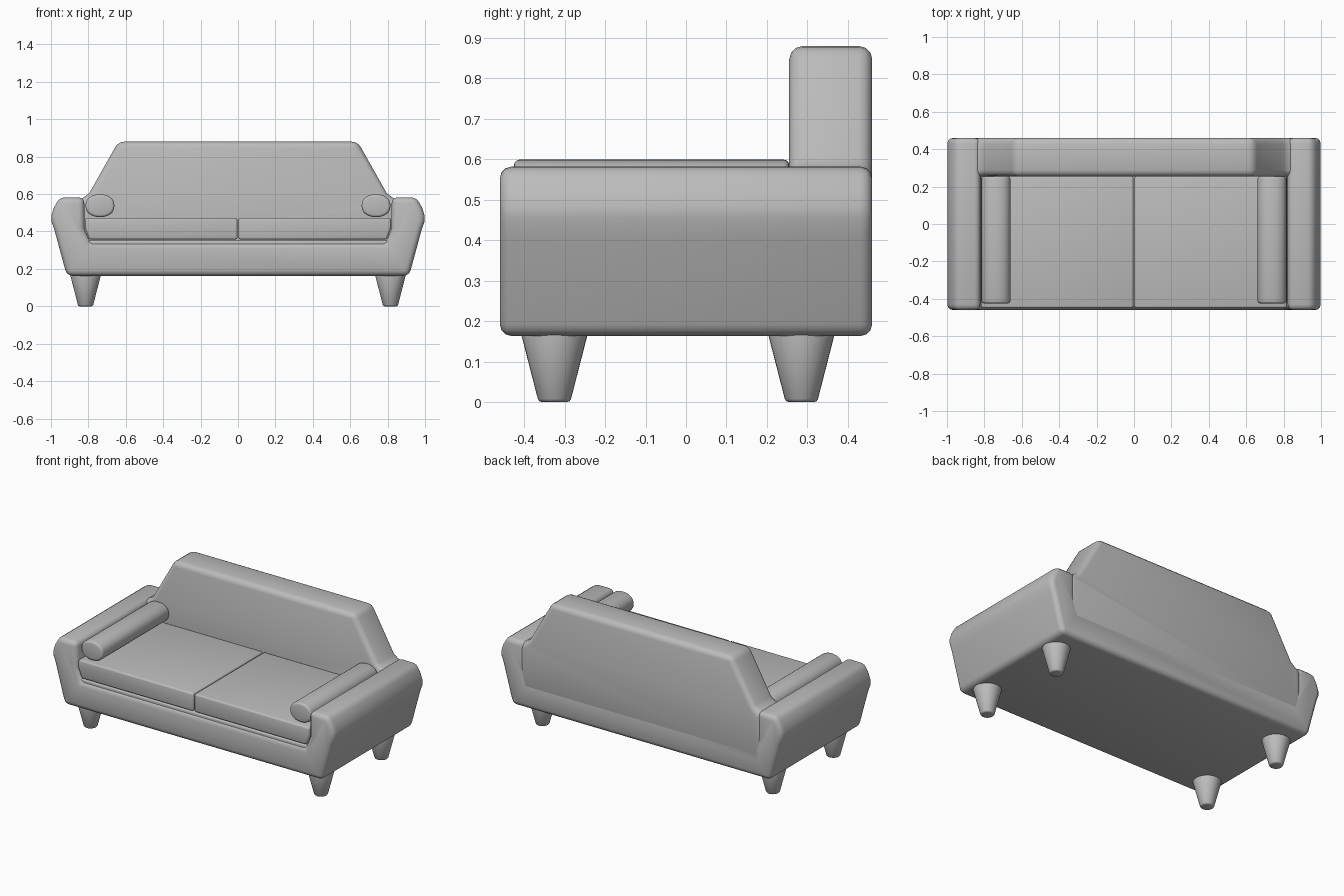
import bpy, bmesh, math

old = bpy.data.objects.get("Cube")
if old:
    bpy.data.objects.remove(old)

# Single upholstery colour
grey = bpy.data.materials.new("plain grey")
grey.use_nodes = True
colour = (0.5, 0.5, 0.5, 1)
grey.diffuse_color = colour
grey.node_tree.nodes["Principled BSDF"].inputs["Base Color"].default_value = colour


def finish(bm, name, bevel, segments=3):
    bmesh.ops.recalc_face_normals(bm, faces=bm.faces)
    mesh = bpy.data.meshes.new(name)
    bm.to_mesh(mesh)
    bm.free()
    mesh.materials.append(grey)
    obj = bpy.data.objects.new(name, mesh)
    bpy.context.collection.objects.link(obj)
    mod = obj.modifiers.new("soft edges", "BEVEL")
    mod.width = bevel
    mod.segments = segments
    mod.limit_method = "ANGLE"
    mod.angle_limit = math.radians(32)
    bpy.ops.object.select_all(action="DESELECT")
    obj.select_set(True)
    bpy.context.view_layer.objects.active = obj
    bpy.ops.object.modifier_apply(modifier=mod.name)
    bpy.ops.object.shade_smooth_by_angle(angle=math.radians(40))
    return obj


def extrude_profile(name, points, y0, y1, bevel, segments=3):
    """Extrude an (x, z) outline along y."""
    bm = bmesh.new()
    face = bm.faces.new([bm.verts.new((x, y0, z)) for x, z in points])
    out = bmesh.ops.extrude_face_region(bm, geom=[face])
    moved = [v for v in out["geom"] if isinstance(v, bmesh.types.BMVert)]
    bmesh.ops.translate(bm, verts=moved, vec=(0, y1 - y0, 0))
    return finish(bm, name, bevel, segments)


def mirrored(half):
    return half + [(-x, z) for x, z in reversed(half)]


# Base and flared arms in one U-shaped shell
shell = [(0.915, 0.163), (0.982, 0.41), (0.998, 0.455), (0.998, 0.485),
         (0.985, 0.525), (0.955, 0.582), (0.822, 0.582), (0.822, 0.42), (0.79, 0.338)]
extrude_profile("base_and_arms", mirrored(shell), -0.46, 0.46, 0.03)

# Trapezoid backrest, flowing into the arms
back = [(0.86, 0.25), (0.86, 0.572), (0.825, 0.582), (0.795, 0.605), (0.64, 0.88)]
extrude_profile("backrest", mirrored(back), 0.255, 0.46, 0.033)

# Thin deck under the cushions
deck = [(0.79, 0.3), (0.802, 0.352)]
extrude_profile("seat_deck", mirrored(deck), -0.445, 0.3, 0.008)

for side, word in ((1, "left"), (-1, "right")):
    # Seat cushion
    cushion = [(0.003, 0.357), (0.795, 0.357), (0.818, 0.42), (0.818, 0.473), (0.003, 0.473)]
    extrude_profile(word + "_cushion", [(side * x, z) for x, z in cushion], -0.45, 0.258, 0.012)

    # Bolster pillow with an oval section
    oval = []
    for i in range(32):
        a = math.tau * i / 32
        c, s = math.cos(a), math.sin(a)
        oval.append((side * 0.738 + 0.077 * math.copysign(abs(c) ** 0.9, c),
                     0.538 + 0.061 * math.copysign(abs(s) ** 0.9, s)))
    extrude_profile(word + "_bolster", oval, -0.425, 0.255, 0.014)

    # Tapered feet
    for y, place in ((-0.325, "front"), (0.285, "back")):
        bm = bmesh.new()
        bmesh.ops.create_cone(bm, cap_ends=True, segments=32, radius1=0.039,
                              radius2=0.084, depth=0.175)
        bmesh.ops.translate(bm, verts=bm.verts, vec=(side * 0.815, y, 0.0875))
        finish(bm, f"{place}_{word}_foot", 0.008, 2)
